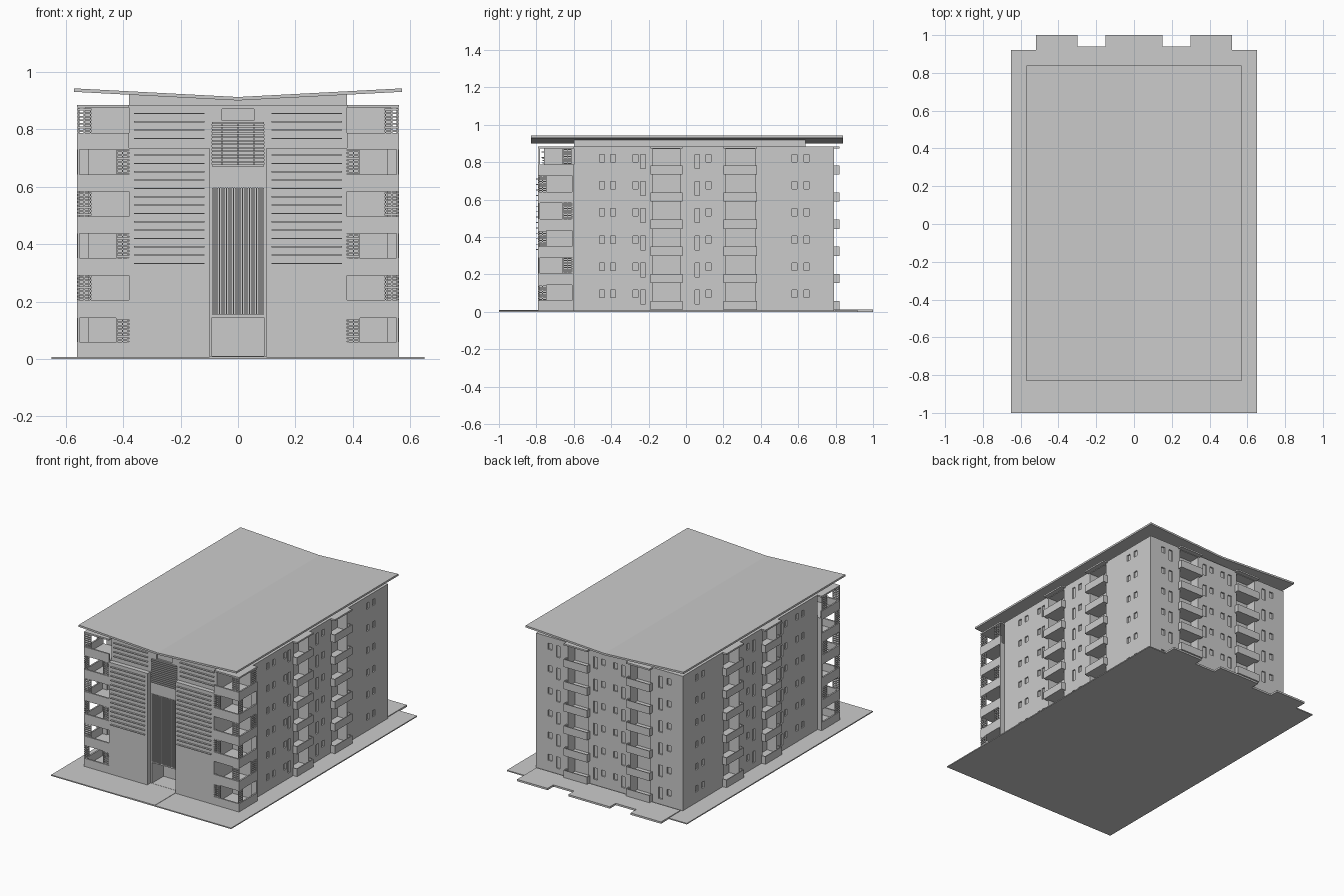
import bpy
import bmesh
from mathutils import Matrix, Vector

if "Cube" in bpy.data.objects:
    bpy.data.objects.remove(bpy.data.objects["Cube"])

concrete = bpy.data.materials.new("light_grey_concrete")
concrete.use_nodes = True
GREY = (0.6, 0.6, 0.6, 1)
concrete.diffuse_color = GREY
concrete.node_tree.nodes["Principled BSDF"].inputs["Base Color"].default_value = GREY


def new_object(name, bm):
    mesh = bpy.data.meshes.new(name)
    bmesh.ops.recalc_face_normals(bm, faces=bm.faces)
    bm.to_mesh(mesh)
    bm.free()
    mesh.materials.append(concrete)
    obj = bpy.data.objects.new(name, mesh)
    bpy.context.scene.collection.objects.link(obj)
    return obj


def boxes(name, items):
    """One object from boxes given as (x0, x1, y0, y1, z0, z1)."""
    bm = bmesh.new()
    for x0, x1, y0, y1, z0, z1 in items:
        centre = Vector((x0 + x1, y0 + y1, z0 + z1)) / 2
        size = Matrix.Diagonal((abs(x1 - x0), abs(y1 - y0), abs(z1 - z0), 1))
        bmesh.ops.create_cube(bm, size=1, matrix=Matrix.Translation(centre) @ size)
    return new_object(name, bm)


def prism(name, profile, y0, y1):
    """Extrude an x-z outline along y."""
    bm = bmesh.new()
    face = bm.faces.new([bm.verts.new((x, y0, z)) for x, z in profile])
    out = bmesh.ops.extrude_face_region(bm, geom=[face])
    moved = [v for v in out["geom"] if isinstance(v, bmesh.types.BMVert)]
    bmesh.ops.translate(bm, verts=moved, vec=(0, y1 - y0, 0))
    return new_object(name, bm)


def cut(obj, items):
    """Subtract boxes from an object and remove the cutter."""
    cutter = boxes("cutter", items)
    cutter.hide_render = True
    mod = obj.modifiers.new("openings", "BOOLEAN")
    mod.operation, mod.solver, mod.object = "DIFFERENCE", "EXACT", cutter
    deps = bpy.context.evaluated_depsgraph_get()
    mesh = bpy.data.meshes.new_from_object(obj.evaluated_get(deps))
    obj.modifiers.clear()
    obj.data = mesh
    bpy.data.objects.remove(cutter)


def mirrored(items):
    """Boxes together with their copies across x = 0."""
    return items + [(-b, -a, *rest) for a, b, *rest in items]


FLOORS = [0.012 + 0.145 * i for i in range(6)]
WALL_X, BACK_Y, EDGE_X = 0.53, 0.79, 0.56
FRONT, CORE, REAR = -0.79, -0.76, -0.6
TOP = 0.885

# Ground slab, entrance path and rear paving
boxes("ground_slab", [(-0.65, 0.65, -1, 0.92, 0, 0.007)])
boxes("entrance_path", [(-0.1, 0.1, -1, CORE, 0.005, 0.009)])
boxes("rear_paving", [(-0.52, 0.52, 0.8, 0.94, 0, 0.012),
                      (-0.15, 0.15, 0.93, 1, 0, 0.012)]
      + mirrored([(0.3, 0.52, 0.93, 1, 0, 0.012)]))

# Main block with balcony bays and shallow windows
block = boxes("main_block", [(-WALL_X, WALL_X, REAR, BACK_Y, 0, TOP)])
side_bays = [(-0.19, -0.02), (0.2, 0.38)]
back_bay = (0.14, 0.31)
openings = []
for a, b in side_bays:
    openings += mirrored([(WALL_X - 0.07, 0.6, a + 0.012, b - 0.012, 0.014, 0.872)])
openings += mirrored([(back_bay[0] + 0.012, back_bay[1] - 0.012, BACK_Y - 0.07, 0.85, 0.014, 0.872)])
DEPTH = 0.009
for z in FLOORS:
    for y in (-0.45, -0.39, -0.27, -0.23, 0.06, 0.12, 0.58, 0.645):
        tall = y in (-0.23, 0.06)
        openings += mirrored([(WALL_X - DEPTH, 0.6, y - 0.013, y + 0.013,
                               z + (0.03 if tall else 0.065), z + 0.105)])
    for x, low in ((0.045, 0.065), (0.1, 0.03), (0.37, 0.03), (0.43, 0.065)):
        openings += mirrored([(x - 0.014, x + 0.014, BACK_Y - DEPTH, 0.85, z + low, z + 0.105)])
cut(block, openings)

# Balconies on the sides and the back: floor, front parapet and two cheeks
T = 0.006
side_parts, back_parts = [], []
for z in FLOORS:
    top = z + 0.047
    for a, b in side_bays:
        side_parts += [(WALL_X - 0.07, EDGE_X, a, b, z - 0.003, z + T),
                       (EDGE_X - T, EDGE_X, a, b, z, top),
                       (WALL_X, EDGE_X, a, a + T, z, top),
                       (WALL_X, EDGE_X, b - T, b, z, top)]
    a, b = back_bay
    y = BACK_Y + 0.03
    back_parts += [(a, b, BACK_Y - 0.07, y, z - 0.003, z + T),
                   (a, b, y - T, y, z, top),
                   (a, a + T, BACK_Y, y, z, top),
                   (b - T, b, BACK_Y, y, z, top)]
side_parts += [(WALL_X - 0.01, EDGE_X, a, b, 0.875, TOP) for a, b in side_bays]
back_parts += [(*back_bay, BACK_Y - 0.01, BACK_Y + 0.03, 0.875, TOP)]
boxes("side_balconies", mirrored(side_parts))
boxes("back_balconies", mirrored(back_parts))

# Corner terraces: slabs, solid parapets and a rear fin
INNER = 0.38
parapets, slabs, screens = [], [], []
for i in range(7):
    low = 0.147 * i - 0.003 * (i > 0) - 0.0005 * i
    high = TOP if i == 6 else 0.06 + 0.1455 * i
    low = 0.875 if i == 6 else low
    slabs.append((INNER, EDGE_X, FRONT, REAR, low, low + 0.01))
    if i == 6:
        continue
    parapets += [(INNER, EDGE_X, FRONT, FRONT + 0.01, low, high),
                 (EDGE_X - 0.01, EDGE_X, FRONT, REAR, low, high)]
    # Slatted screens alternate between the two ends of each opening
    end = 0.1455 * i + 0.147
    odd = i % 2 == 0
    xa, xb = (INNER, 0.424) if odd else (0.51, EDGE_X)
    ya, yb = (FRONT, -0.745) if odd else (-0.66, -0.61)
    for k in range(7):
        z = high + (end - high) * (k + 0.5) / 7
        screens += [(xa, xb, FRONT + 0.001, FRONT + 0.007, z - 0.003, z + 0.003),
                    (EDGE_X - 0.007, EDGE_X - 0.001, ya, yb, z - 0.003, z + 0.003)]
    for t in (0.06, 0.5, 0.94):
        x, y = xa + (xb - xa) * t, ya + (yb - ya) * t
        screens += [(x - 0.002, x + 0.002, FRONT + 0.002, FRONT + 0.009, high, end),
                    (EDGE_X - 0.009, EDGE_X - 0.002, y - 0.002, y + 0.002, high, end)]
boxes("corner_terrace_slabs", mirrored(slabs))
boxes("corner_terrace_parapets", mirrored(parapets))
boxes("corner_terrace_screens", mirrored(screens))
boxes("corner_rear_fins", mirrored([(WALL_X - 0.01, EDGE_X, -0.61, REAR, 0, 0.73)]))

# Central front block with its entrance and louvre recesses
front_core = boxes("front_core", [(-INNER, INNER, CORE, REAR, 0, TOP)])
cut(front_core, [(-0.09, 0.09, -0.85, -0.64, 0.01, 0.145),
                 (-0.09, 0.09, -0.85, CORE + 0.03, 0.155, 0.595),
                 (-0.09, 0.09, -0.85, CORE + 0.03, 0.67, 0.825),
                 (-0.055, 0.055, -0.85, CORE + 0.01, 0.83, 0.87)])
boxes("front_panels", mirrored([(0.1, INNER, FRONT, CORE, 0, 0.735)]))

# Louvres in the centre strip
bars = 23
boxes("vertical_louvre", [(x - 0.0022, x + 0.0022, CORE - 0.006, CORE + 0.012, 0.155, 0.595)
                          for x in (-0.088 + 0.176 * k / (bars - 1) for k in range(bars))])
boxes("horizontal_louvre", [(-0.09, 0.09, CORE - 0.008, CORE + 0.012, z - 0.003, z + 0.003)
                            for z in (0.674 + 0.0123 * k for k in range(13))]
      + [(x - 0.002, x + 0.002, CORE + 0.004, CORE + 0.014, 0.67, 0.825) for x in (-0.055, 0, 0.055)])

# Sunshade slats across the front panels
slats = []
for k in range(19):
    z = 0.333 + 0.029 * k
    if 0.72 < z < 0.75:
        continue
    face = FRONT if z < 0.73 else CORE
    slats.append((0.117, 0.362, face - 0.012, face + 0.002, z - 0.002, z + 0.002))
boxes("sunshade_slats", mirrored(slats))

# Attic and butterfly roof
prism("attic", [(-INNER, 0.88), (INNER, 0.88), (INNER, 0.921), (0, 0.902), (-INNER, 0.921)], REAR, 0.64)
prism("butterfly_roof", [(-0.57, 0.93), (0, 0.9), (0.57, 0.93),
                         (0.57, 0.942), (0, 0.912), (-0.57, 0.942)], -0.83, 0.84)
